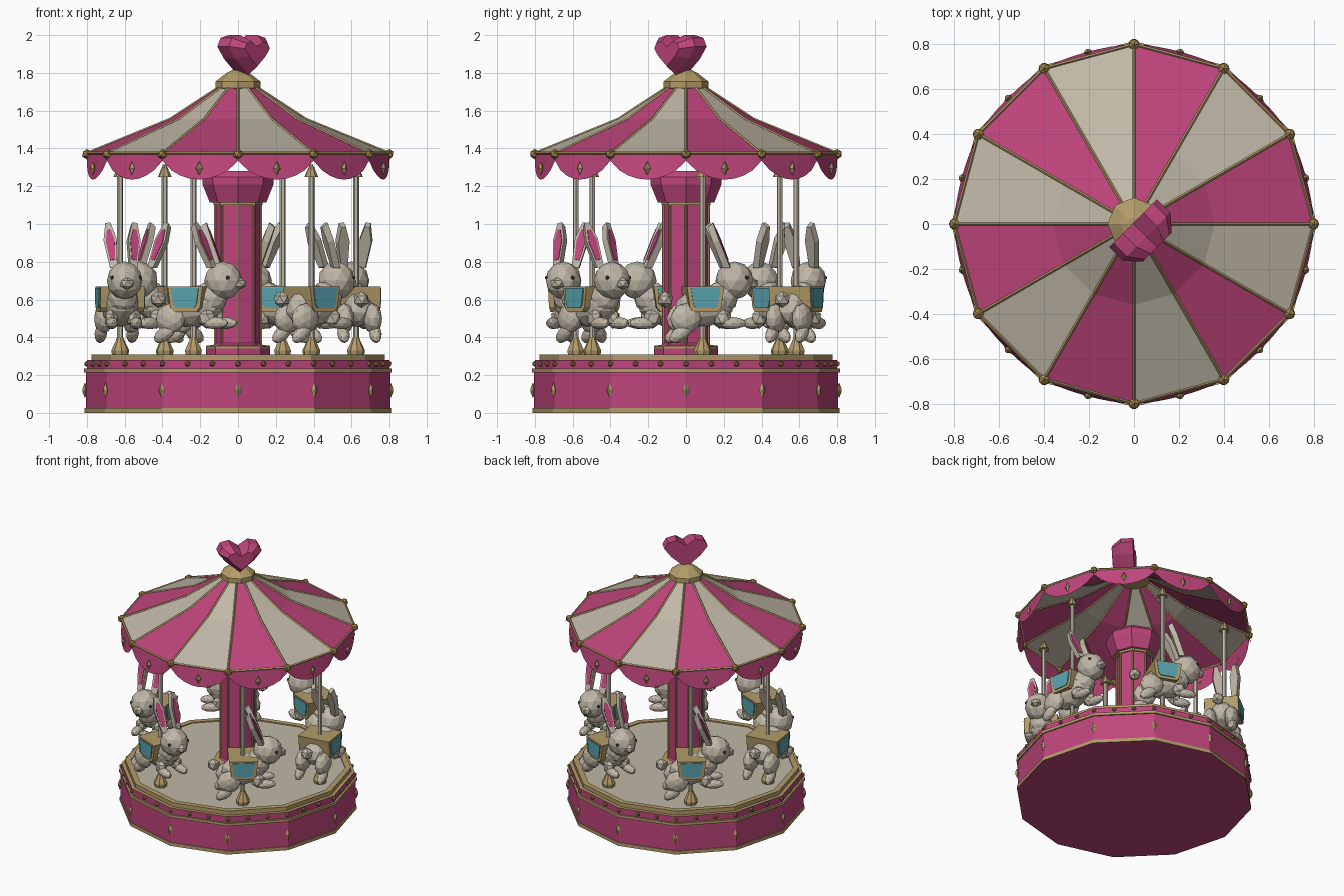
import bpy, bmesh
from math import sin, cos, pi, radians
from mathutils import Matrix, Vector

cube = bpy.data.objects.get("Cube")
if cube:
    bpy.data.objects.remove(cube, do_unlink=True)


def material(name, r, g, b):
    m = bpy.data.materials.new(name)
    m.use_nodes = True
    m.diffuse_color = (r, g, b, 1)
    m.node_tree.nodes["Principled BSDF"].inputs["Base Color"].default_value = (r, g, b, 1)
    return m


PINK = material("raspberry pink", 0.52, 0.06, 0.2)
CREAM = material("warm cream", 0.53, 0.48, 0.39)
GOLD = material("pale gold", 0.45, 0.33, 0.14)
BRASS = material("deep brass", 0.36, 0.23, 0.06)
TEAL = material("saddle teal", 0.1, 0.36, 0.42)
DARK = material("dark brown", 0.08, 0.055, 0.03)


def finish(name, bm, *mats, places=(Matrix(),)):
    """Turn a bmesh into one object per placement, sharing the mesh."""
    me = bpy.data.meshes.new(name)
    bm.to_mesh(me)
    bm.free()
    for m in mats:
        me.materials.append(m)
    for p in places:
        ob = bpy.data.objects.new(name, me)
        ob.matrix_world = p
        bpy.context.collection.objects.link(ob)


def polar(r, deg, z=0.0):
    return Vector((r * cos(radians(deg)), r * sin(radians(deg)), z))


def lathe(bm, profile, n=12, slots=None, caps=True, centre=(0, 0, 0)):
    """Sweep (radius, z) points around z; slots gives a material per segment."""
    c = Vector(centre)
    rings = [[bm.verts.new(c + polar(r, 360 * i / n, z)) for i in range(n)] for r, z in profile]
    for k in range(len(rings) - 1):
        for i in range(n):
            j = (i + 1) % n
            f = bm.faces.new((rings[k][i], rings[k][j], rings[k + 1][j], rings[k + 1][i]))
            f.material_index = slots[k] if slots else 0
    if caps:
        bm.faces.new(rings[0][::-1])
        bm.faces.new(rings[-1]).material_index = slots[-1] if slots else 0


def ball(bm, at, size, sub=2, pitch=0.0):
    m = Matrix.Translation(at) @ Matrix.Rotation(radians(pitch), 4, 'Y') @ Matrix.Diagonal((*size, 1))
    bmesh.ops.create_icosphere(bm, subdivisions=sub, radius=1, matrix=m)


def rod(bm, a, b, r, n=6):
    d = b - a
    m = Matrix.Translation((a + b) / 2) @ d.to_track_quat('Z', 'Y').to_matrix().to_4x4()
    bmesh.ops.create_cone(bm, cap_ends=True, segments=n, radius1=r, radius2=r, depth=d.length, matrix=m)


def loft(bm, pts, layers, m=Matrix(), mid=0.0):
    """Stack an x-z outline along y; layers are (y, scale about the mid height)."""
    rings = [[bm.verts.new(m @ Vector((u * s, y, mid + (v - mid) * s))) for u, v in pts] for y, s in layers]
    faces = [bm.faces.new(rings[0]), bm.faces.new(rings[-1][::-1])]
    for a, b in zip(rings, rings[1:]):
        for i in range(len(pts)):
            j = (i + 1) % len(pts)
            faces.append(bm.faces.new((a[i], b[i], b[j], a[j])))
    bmesh.ops.recalc_face_normals(bm, faces=faces)


def gem(bm, deg, r, z, h):
    """Flattened four-sided diamond facing outward."""
    m = Matrix.Translation(polar(r, deg, z)) @ Matrix.Rotation(radians(deg), 4, 'Z')
    loft(bm, [(0.02, 0), (0, h), (-0.02, 0), (0, -h)], [(-0.012, 0.3), (0, 1), (0.012, 0.3)],
         m @ Matrix.Rotation(pi / 2, 4, 'Z'))


# Platform with trim and deck
bm = bmesh.new()
lathe(bm, [(0.812, 0), (0.812, 0.025), (0.805, 0.025), (0.805, 0.215), (0.815, 0.215), (0.815, 0.235),
           (0.8, 0.235), (0.8, 0.28), (0.775, 0.28), (0.775, 0.31), (0.735, 0.31), (0.735, 0.303)],
      slots=[1, 1, 0, 1, 1, 1, 0, 1, 1, 1, 1, 2])
bm.faces.ensure_lookup_table()
bm.faces[-1].material_index = 2
finish("platform", bm, PINK, GOLD, CREAM)

bm = bmesh.new()
for i in range(36):
    ball(bm, polar(0.8 if i % 3 == 0 else 0.78, i * 10, 0.26), (0.016,) * 3, 1)
finish("platform_studs", bm, BRASS)

bm = bmesh.new()
for i in range(12):
    gem(bm, i * 30, 0.81, 0.12, 0.042)
    gem(bm, i * 30 + 15, 0.795, 1.295, 0.036)
finish("diamond_ornaments", bm, GOLD)

# Central column
bm = bmesh.new()
lathe(bm, [(0.17, 0.3), (0.17, 0.34), (0.17, 0.355), (0.13, 0.36), (0.12, 0.37), (0.12, 1.1), (0.13, 1.1),
           (0.13, 1.115), (0.15, 1.115), (0.188, 1.21), (0.188, 1.25), (0.16, 1.28)], 8,
      [0, 1, 1, 0, 0, 1, 1, 1, 0, 0, 0])
finish("column", bm, PINK, GOLD)
bm = bmesh.new()
for i in range(8):
    rod(bm, polar(0.12, i * 45, 0.36), polar(0.12, i * 45, 1.1), 0.007)
finish("column_ribs", bm, GOLD)

# Striped canopy
roof = [(0.8, 1.375), (0.36, 1.555), (0.1, 1.725)]
bm = bmesh.new()
lathe(bm, roof, caps=False)
for i, f in enumerate(bm.faces):
    f.material_index = i % 2
finish("canopy", bm, PINK, CREAM)

bm = bmesh.new()
for i in range(12):
    for (r0, z0), (r1, z1) in zip(roof, roof[1:]):
        rod(bm, polar(r0, i * 30, z0), polar(r1, i * 30, z1), 0.007, 4)
    rod(bm, polar(0.8, i * 30, 1.375), polar(0.8, i * 30 + 30, 1.375), 0.008, 4)
finish("canopy_ribs", bm, GOLD)

bm = bmesh.new()
for i in range(12):
    ball(bm, polar(0.8, i * 30, 1.37), (0.028,) * 3, 1)
finish("canopy_corner_balls", bm, BRASS)

# Scalloped valance, bulging slightly outward
bm = bmesh.new()
for i in range(12):
    a, b = polar(0.8, i * 30, 1.375), polar(0.8, i * 30 + 30, 1.375)
    out = polar(0.022, i * 30 + 15)
    cols = []
    for k in range(9):
        t = k / 8
        s = max(0, sin(pi * t)) ** 0.7
        top = a.lerp(b, t)
        cols.append((bm.verts.new(top), bm.verts.new(top + out * s - Vector((0, 0, 0.04 + 0.1 * s)))))
    for p, q in zip(cols, cols[1:]):
        bm.faces.new((p[1], q[1], q[0], p[0]))
finish("valance", bm, PINK)

# Roof cap and heart finial
bm = bmesh.new()
lathe(bm, [(0.1, 1.715), (0.118, 1.72), (0.118, 1.755), (0.06, 1.8), (0.03, 1.815)], 8)
finish("roof_cap", bm, GOLD)

half = [(0.1, 1.875), (0.15, 1.94), (0.125, 1.985), (0.065, 2.0)]
heart = [(0, 1.79)] + half + [(0, 1.955)] + [(-u, v) for u, v in reversed(half)]
bm = bmesh.new()
loft(bm, heart, [(0.005, 1), (-0.08, 1), (-0.145, 0.62)], Matrix.Rotation(pi / 4, 4, 'Z'), 1.91)
finish("heart_finial", bm, PINK)

# Six rabbits riding counter-clockwise: local x forward, -y outward
places = [Matrix.Translation(polar(0.63, 8 + 60 * i)) @ Matrix.Rotation(radians(98 + 60 * i), 4, 'Z')
          for i in range(6)]

bm = bmesh.new()
rod(bm, Vector((0, 0, 0.33)), Vector((0, 0, 1.3)), 0.016)
finish("ride_pole", bm, CREAM, places=places)

bm = bmesh.new()
lathe(bm, [(0.042, 0.3), (0.048, 0.33), (0.022, 0.385), (0.017, 0.4)], 8)
lathe(bm, [(0.036, 1.25), (0.03, 1.265), (0.008, 1.315)], 8)
finish("pole_fittings", bm, GOLD, places=places)

bm = bmesh.new()
ball(bm, (0.01, 0, 0.565), (0.165, 0.1, 0.11), pitch=-12)
ball(bm, (0.1, 0, 0.61), (0.09, 0.08, 0.09))
ball(bm, (-0.2, 0, 0.6), (0.045,) * 3, 1)
finish("rabbit_body", bm, CREAM, places=places)

bm = bmesh.new()
ball(bm, (0.17, 0, 0.7), (0.102, 0.095, 0.102))
ball(bm, (0.262, 0, 0.685), (0.038, 0.04, 0.033), 1)
finish("rabbit_head", bm, CREAM, places=places)

bm = bmesh.new()
for s in (-1, 1):
    ball(bm, (-0.1, s * 0.075, 0.5), (0.085, 0.05, 0.08), pitch=-30)
    ball(bm, (-0.13, s * 0.085, 0.42), (0.07, 0.033, 0.038), pitch=-35)
    ball(bm, (0.1, s * 0.06, 0.5), (0.05, 0.04, 0.055), 1)
    ball(bm, (0.15, s * 0.065, 0.475), (0.075, 0.032, 0.032), pitch=0)
finish("rabbit_legs", bm, CREAM, places=places)

bm = bmesh.new()
for s in (-1, 1):
    ball(bm, (0.225, s * 0.073, 0.715), (0.012,) * 3, 1)
finish("rabbit_eyes", bm, DARK, places=places)

# Ears with pink inner plates on the forward side
ear = [(-0.02, 0), (0.02, 0), (0.035, 0.16), (0.014, 0.255), (-0.014, 0.255), (-0.035, 0.16)]
for name, mat, layers in (("rabbit_ears", CREAM, [(-0.018, 1), (0.018, 0.9)]),
                          ("ear_linings", PINK, [(-0.022, 0.68), (-0.016, 0.68)])):
    bm = bmesh.new()
    for s in (-1, 1):
        m = (Matrix.Translation((0.125, s * 0.05, 0.765)) @ Matrix.Rotation(radians(-22), 4, 'Y')
             @ Matrix.Rotation(radians(-4 * s), 4, 'X') @ Matrix.Rotation(pi / 2 + s * 0.25, 4, 'Z'))
        loft(bm, ear, layers, m, 0.13)
    finish(name, bm, mat, places=places)

# Saddle block with coloured side panels
flap = [(-0.1, 0.67), (0.1, 0.67), (0.085, 0.56), (0.065, 0.535), (-0.065, 0.535), (-0.085, 0.56)]
bm = bmesh.new()
loft(bm, flap, [(-0.118, 1), (0.118, 1)])
finish("saddle", bm, GOLD, places=places)
bm = bmesh.new()
for y in (-0.12, 0.12):
    loft(bm, flap, [(y - 0.004, 0.78), (y + 0.004, 0.78)], mid=0.625)
finish("saddle_panels", bm, TEAL, places=places)
